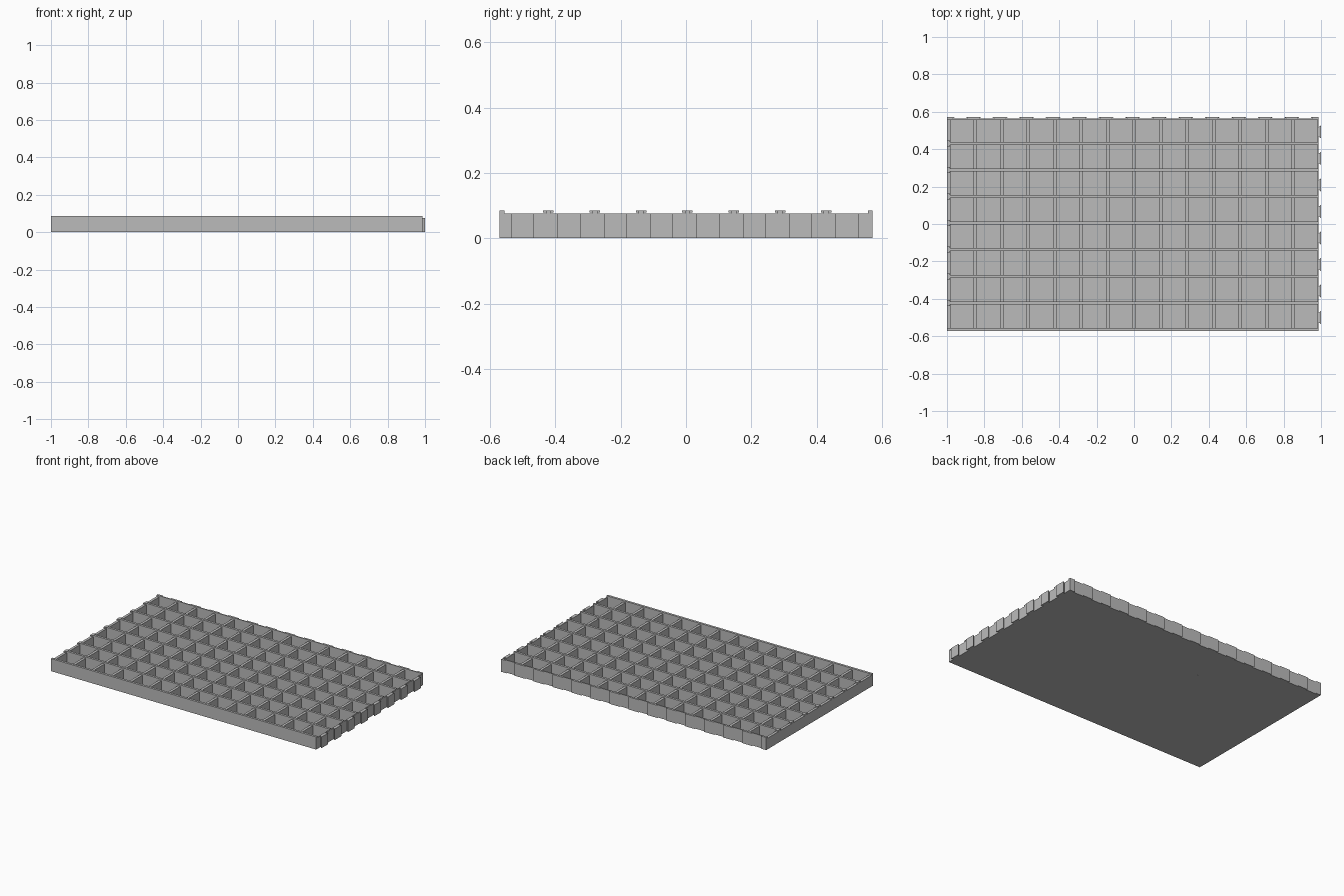
import bpy

if "Cube" in bpy.data.objects:
    bpy.data.objects.remove(bpy.data.objects["Cube"])

NX, NY, P = 14, 8, 0.1418          # cells and pitch
X0, Y0 = -1.0, -0.571              # outer left / front faces
X1, Y1 = X0 + NX * P, Y0 + NY * P  # right / back faces before the tabs
T = 0.016                          # wall thickness
HIGH, LOW = 0.085, 0.075           # wall heights along x and along y
FLOOR = 0.008

grey = bpy.data.materials.new("light grey")
grey.diffuse_color = (0.5, 0.5, 0.5, 1)
grey.use_nodes = True
grey.node_tree.nodes["Principled BSDF"].inputs["Base Color"].default_value = grey.diffuse_color


def make(name, prisms):
    """One object from vertical prisms: (outline points, z bottom, z top)."""
    verts, faces = [], []
    for pts, z0, z1 in prisms:
        b, n = len(verts), len(pts)
        verts += [(x, y, z0) for x, y in pts] + [(x, y, z1) for x, y in pts]
        faces.append([b + i for i in reversed(range(n))])
        faces.append([b + n + i for i in range(n)])
        faces += [[b + i, b + (i + 1) % n, b + n + (i + 1) % n, b + n + i]
                  for i in range(n)]
    mesh = bpy.data.meshes.new(name)
    mesh.from_pydata(verts, [], faces)
    mesh.materials.append(grey)
    obj = bpy.data.objects.new(name, mesh)
    bpy.context.collection.objects.link(obj)
    return obj


def rect(x0, x1, y0, y1):
    return [(x0, y0), (x1, y0), (x1, y1), (x0, y1)]


# Floor plate
make("floor", [(rect(X0, X1, Y0, Y1), 0, FLOOR)])

# Walls along x: the front wall and the long dividers
make("long_walls", [(rect(X0, X1, Y0 + k * P, Y0 + k * P + T), 0, HIGH)
                    for k in range(NY)])

# Walls along y: the left wall and the cross dividers, slightly lower
make("cross_walls", [(rect(X0 + k * P, X0 + k * P + T + 0.002, Y0, Y1), 0, LOW)
                     for k in range(NX)])

# Thin closing walls at the back and the right
make("back_wall", [(rect(X0, X1, Y1 - 0.007, Y1), 0, HIGH)])
make("right_wall", [(rect(X1 - 0.007, X1, Y0, Y1), 0, LOW)])

# Small lips on the left ends of the long dividers
make("divider_lips", [(rect(X0, X0 + T, Y0 + k * P - 0.008, Y0 + k * P + T + 0.008),
                       LOW + 0.003, HIGH) for k in range(1, NY)])

# Dovetail tabs on the right, centred on each cell
tabs = []
for k in range(NY):
    c = Y0 + (k + 0.5) * P
    tabs.append(([(X1, c - 0.024), (1.0, c - 0.035),
                  (1.0, c + 0.035), (X1, c + 0.024)], 0, LOW))
make("right_tabs", tabs)

# Dovetail tabs at the back, centred on each divider, halved at both corners
tabs = []
for k in range(NX + 1):
    c = X0 + k * P
    lo, hi = (0 if k == 0 else 1), (0 if k == NX else 1)
    tabs.append(([(c - 0.028 * lo, Y1), (c + 0.028 * hi, Y1),
                  (c + 0.04 * hi, 0.571), (c - 0.04 * lo, 0.571)], 0, HIGH))
make("back_tabs", tabs)
